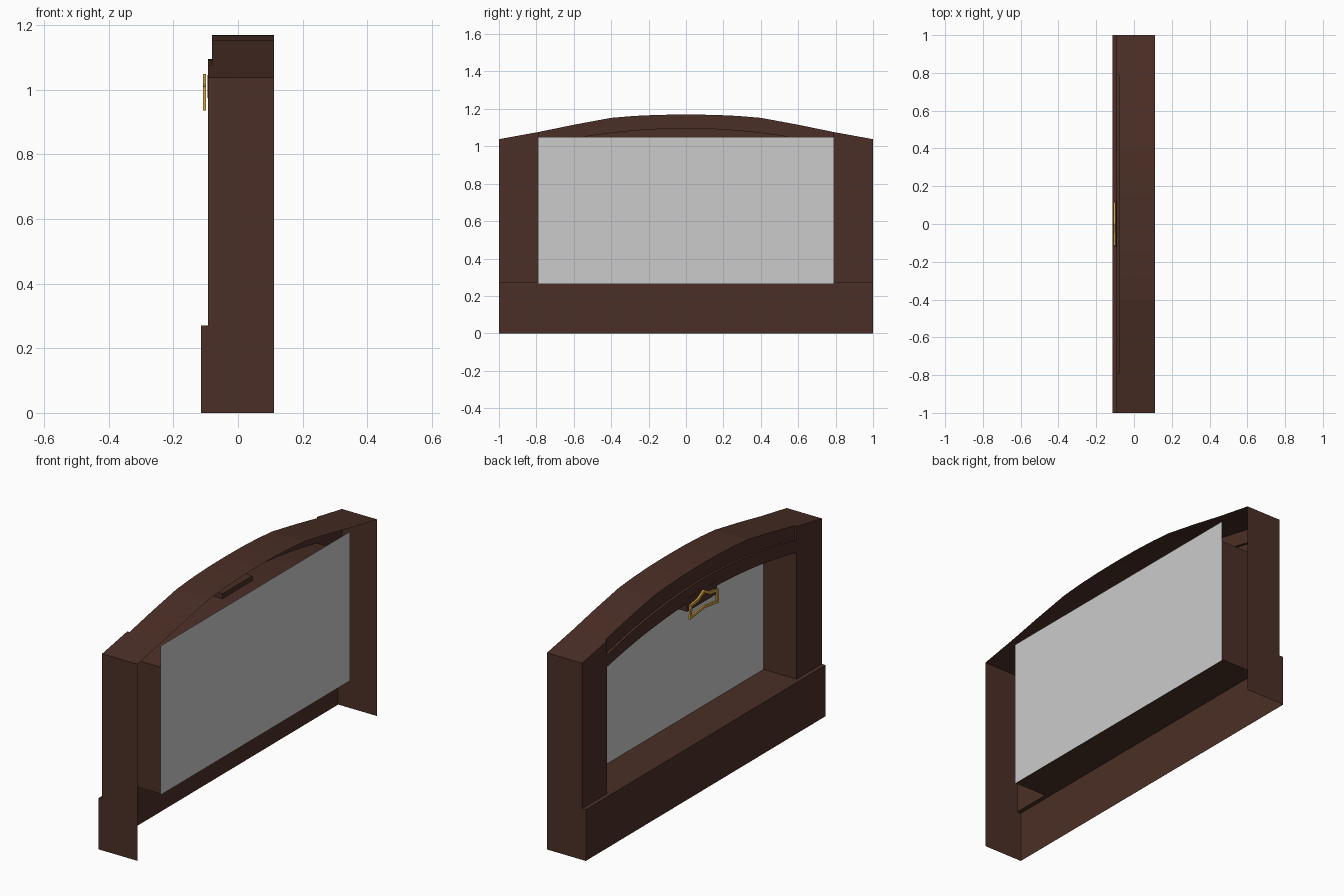
import bpy

if "Cube" in bpy.data.objects:
    bpy.data.objects.remove(bpy.data.objects["Cube"])

W, H = 1.0, 0.79                      # half width of the frame / of the opening
BACK, PANEL = 0.112, 0.10             # open back edge, panel plane
FACE, RECESS, BASE = -0.093, -0.08, -0.115
SILL = 0.27


def material(name, rgb):
    m = bpy.data.materials.new(name)
    m.diffuse_color = (*rgb, 1)
    m.use_nodes = True
    m.node_tree.nodes["Principled BSDF"].inputs["Base Color"].default_value = m.diffuse_color
    return m


wood = material("dark_wood", (0.07, 0.028, 0.019))
gold = material("gold", (0.62, 0.36, 0.05))


def strips(name, pairs, mat=None):
    """Mesh made of quad strips, each between two point paths."""
    verts, faces = [], []
    for a, b in pairs:
        o, n = len(verts), len(a)
        verts += list(a) + list(b)
        faces += [(o + i, o + i + 1, o + n + i + 1, o + n + i) for i in range(n - 1)]
    me = bpy.data.meshes.new(name)
    me.from_pydata(verts, [], faces)
    ob = bpy.data.objects.new(name, me)
    bpy.context.collection.objects.link(ob)
    if mat:
        me.materials.append(mat)
    return ob


PROFILE = [(0, 1.17), (.15, 1.168), (.28, 1.162), (.4, 1.152), (.6, 1.115), (.79, 1.076), (1, 1.038)]


def crown(y):
    y = abs(y)
    for (a, za), (b, zb) in zip(PROFILE, PROFILE[1:]):
        if y <= b + 1e-6:
            return za + (zb - za) * (y - a) / (b - a)


def band_top(y):
    return 1.095 - 0.15 * y * y


def opening(y):
    return 1.02 - 0.13 * y * y


half = [.1, .15, .2, .28, .4, .5, .6, .7, H]
ys = [-y for y in reversed(half)] + [0] + half


def arc(x, f):
    return [(x, y, f(y)) for y in ys]


# arched top: roof, recessed upper face, raised band and its soffit
strips("arched_top", [
    (arc(RECESS, crown), arc(BACK, crown)),
    (arc(RECESS, band_top), arc(RECESS, crown)),
    (arc(FACE, band_top), arc(RECESS, band_top)),
    (arc(FACE, opening), arc(FACE, band_top)),
    (arc(PANEL, opening), arc(FACE, opening)),
], wood)

# side columns: face, outer wall, sloped cap, recess step, opening reveal
for s, side in ((-1, "left"), (1, "right")):
    o, i = s * W, s * H
    zo, zi = crown(W), crown(H)
    strips(side + "_column", [
        ([(FACE, i, SILL), (FACE, o, SILL)], [(FACE, i, zi), (FACE, o, zo)]),
        ([(FACE, o, SILL), (BACK, o, SILL)], [(FACE, o, zo), (BACK, o, zo)]),
        ([(FACE, i, zi), (FACE, o, zo)], [(BACK, i, zi), (BACK, o, zo)]),
        ([(FACE, i, band_top(H)), (RECESS, i, band_top(H))], [(FACE, i, zi), (RECESS, i, zi)]),
        ([(FACE, i, SILL), (PANEL, i, SILL)], [(FACE, i, opening(H)), (PANEL, i, opening(H))]),
    ], wood)

# base: front board, ledge, inner sill, end walls (open underneath and behind)
strips("base", [
    ([(BASE, -W, 0), (BASE, W, 0)], [(BASE, -W, SILL), (BASE, W, SILL)]),
    ([(BASE, -W, SILL), (BASE, W, SILL)], [(FACE, -W, SILL), (FACE, W, SILL)]),
    ([(FACE, -H, SILL), (FACE, H, SILL)], [(PANEL, -H, SILL), (PANEL, H, SILL)]),
] + [([(BASE, y, 0), (BACK, y, 0)], [(BASE, y, SILL), (BACK, y, SILL)]) for y in (-W, W)], wood)

# back panel
strips("back_panel", [([(PANEL, -H, .263), (PANEL, H, .263)], [(PANEL, -H, 1.05), (PANEL, H, 1.05)])])

# hanging block behind the emblem frame
bpy.ops.mesh.primitive_cube_add(size=1, location=(-0.048, 0, 1.01))
block = bpy.context.object
block.name = "centre_block"
block.scale = (0.092, 0.25, 0.07)
block.data.materials.append(wood)

# gold emblem frame: hollow peaked outline
outer = [(-.12, .935), (0, .95), (.12, .935), (.115, 1.01), (.05, 1.02), (0, 1.048), (-.05, 1.02), (-.115, 1.01)]
inner = [(-.105, .95), (0, .963), (.105, .95), (.102, .997), (.045, 1.006), (0, 1.031), (-.045, 1.006), (-.102, .997)]


def loop(x, pts):
    return [(x, y, z) for y, z in pts + pts[:1]]


rings = [loop(-.109, outer), loop(-.099, outer), loop(-.099, inner), loop(-.109, inner)]
strips("emblem_frame", [(rings[k], rings[(k + 1) % 4]) for k in range(4)], gold)
